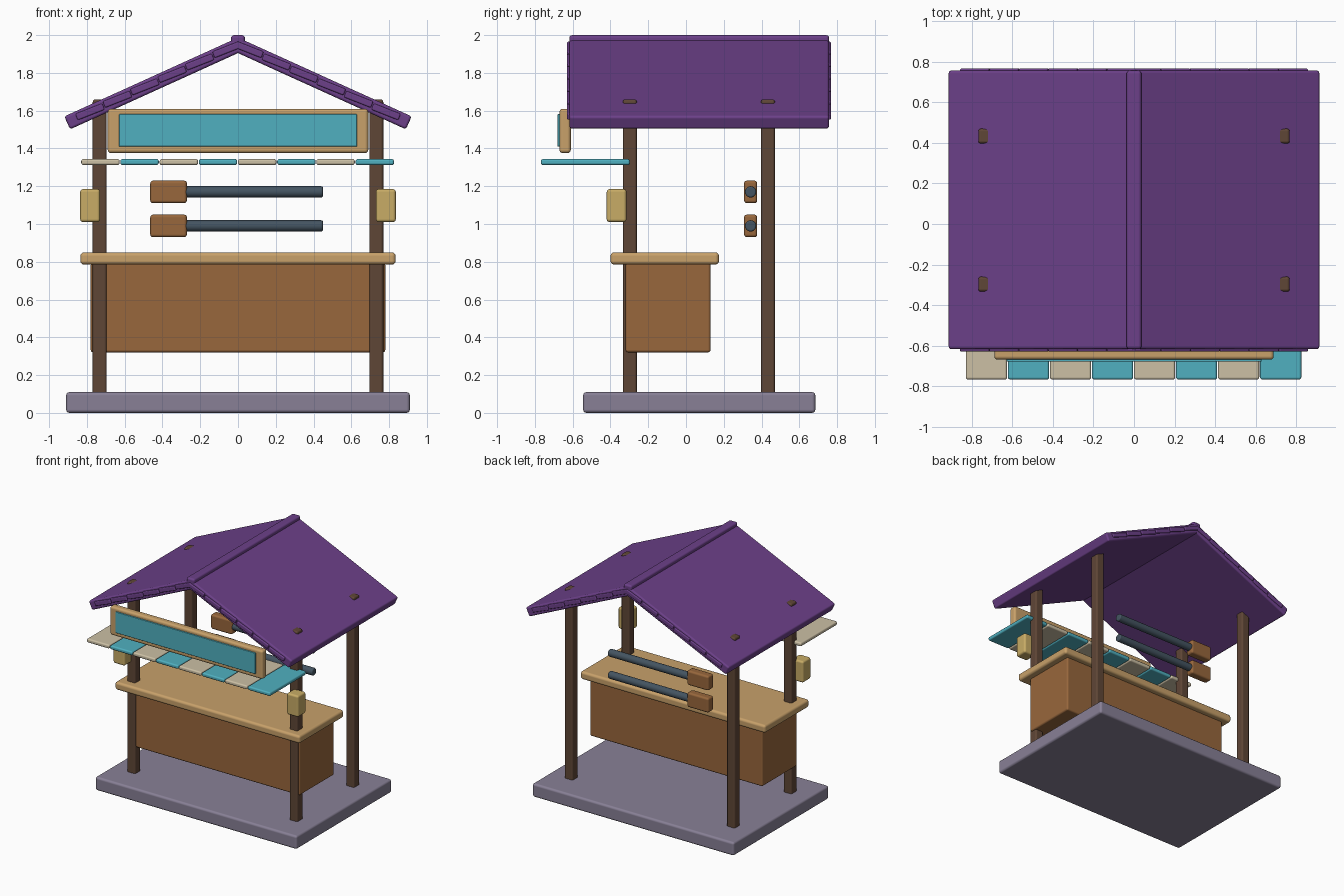
import bpy
from math import atan, cos, sin, radians, pi
from mathutils import Vector

default_cube = bpy.data.objects.get("Cube")
if default_cube:
    bpy.data.objects.remove(default_cube, do_unlink=True)


def linear(c):
    c /= 255
    return c / 12.92 if c <= 0.04045 else ((c + 0.055) / 1.055) ** 2.4


def material(name, r, g, b):
    mat = bpy.data.materials.new(name)
    mat.use_nodes = True
    color = (linear(r), linear(g), linear(b), 1)
    mat.diffuse_color = color
    bsdf = mat.node_tree.nodes["Principled BSDF"]
    bsdf.inputs["Base Color"].default_value = color
    bsdf.inputs["Roughness"].default_value = 0.8
    return mat


purple = material("roof purple", 108, 64, 137)
teal = material("teal cloth", 80, 176, 192)
cream = material("cream cloth", 204, 192, 165)
brown = material("warm brown wood", 152, 103, 60)
tan = material("pale tan wood", 200, 161, 106)
gold = material("lantern gold", 200, 172, 102)
stone = material("grey violet stone", 136, 128, 150)
dark_wood = material("dark post wood", 95, 70, 54)
steel = material("blue grey steel", 68, 84, 97)


def finish(ob, name, mat, bevel):
    """Name, colour and round the edges of a part."""
    ob.name = name
    ob.data.materials.append(mat)
    bpy.ops.object.transform_apply(location=False, rotation=False, scale=True)
    bpy.ops.object.shade_smooth_by_angle(angle=radians(35))
    mod = ob.modifiers.new("rounded edges", "BEVEL")
    mod.width = bevel
    mod.segments = 3
    mod.limit_method = "ANGLE"
    mod.harden_normals = True
    return ob


def box(name, mat, x, y, z, bevel):
    """Rounded box given its (low, high) extent on each axis."""
    bpy.ops.mesh.primitive_cube_add(size=1, location=[sum(e) / 2 for e in (x, y, z)])
    ob = bpy.context.object
    ob.scale = [e[1] - e[0] for e in (x, y, z)]
    return finish(ob, name, mat, bevel)


# Floor slab
box("floor_slab", stone, (-0.91, 0.91), (-0.545, 0.685), (0, 0.11), 0.018)

# Posts and lanterns on both sides
half = 0.037
for side, s in (("left", 1), ("right", -1)):
    for place, y in (("front", -0.297), ("back", 0.434)):
        x = s * 0.732
        box(f"{place}_post_{side}", dark_wood, (x - half, x + half),
            (y - half, y + half), (0.09, 1.66), 0.014)
    x = s * 0.783
    box(f"lantern_{side}", gold, (x - 0.053, x + 0.053), (-0.42, -0.315),
        (1.01, 1.185), 0.016)

# Counter
box("counter_body", brown, (-0.78, 0.78), (-0.32, 0.13), (0.32, 0.795), 0.014)
box("counter_top", tan, (-0.835, 0.835), (-0.4, 0.175), (0.785, 0.85), 0.02)

# Sign board
box("sign_frame", tan, (-0.69, 0.69), (-0.67, -0.61), (1.375, 1.61), 0.018)
box("sign_panel", teal, (-0.63, 0.63), (-0.68, -0.655), (1.41, 1.582), 0.004)

# Awning strips in alternating colours
pitch = 0.2075
for i in range(8):
    x = -0.83 + i * pitch
    box(f"awning_strip_{i + 1}", teal if i % 2 else cream, (x, x + pitch - 0.004),
        (-0.768, -0.297), (1.312, 1.344), 0.012)

# Two hammers hanging at the back
for name, z in (("upper", 1.17), ("lower", 0.99)):
    bpy.ops.mesh.primitive_cylinder_add(vertices=20, radius=0.03, depth=0.77,
                                        location=(0.065, 0.342, z), rotation=(0, pi / 2, 0))
    finish(bpy.context.object, f"{name}_hammer_handle", steel, 0.01)
    box(f"{name}_hammer_head", brown, (-0.465, -0.27), (0.307, 0.377),
        (z - 0.06, z + 0.06), 0.016)

# Roof panels with shingle ends showing along the gables
pitch_angle = atan(0.454)
thick = 0.075
slope_length = 1.01
apex = Vector((0, 0, 1.987))


def roof_piece(name, start, end, depth, thickness, y, bevel, s, tilt=0):
    """Box lying along one slope, centred a given depth below its top surface."""
    along = Vector((s * cos(pitch_angle), 0, -sin(pitch_angle)))
    normal = Vector((s * sin(pitch_angle), 0, cos(pitch_angle)))
    length = end - start
    ob = box(name, purple, (-length / 2, length / 2), y,
             (-thickness / 2, thickness / 2), bevel)
    mid = apex + along * (start + end) / 2 - normal * depth
    ob.location = (mid.x, sum(y) / 2, mid.z)
    ob.rotation_euler.y = s * (pitch_angle + tilt)


step = 0.145 / cos(pitch_angle)
for side, s in (("left", 1), ("right", -1)):
    roof_piece(f"roof_panel_{side}", 0, slope_length, thick / 2, thick,
               (-0.618, 0.758), 0.014, s)
    for i in range(6):
        roof_piece(f"shingle_{side}_{i + 1}", i * step + 0.003, (i + 1) * step - 0.003,
                   thick * 0.45, 0.036, (-0.63, 0.768), 0.008, s, radians(-3))

# Ridge cap
box("ridge_cap", purple, (-0.037, 0.037), (-0.618, 0.758), (1.94, 2.0), 0.016)
